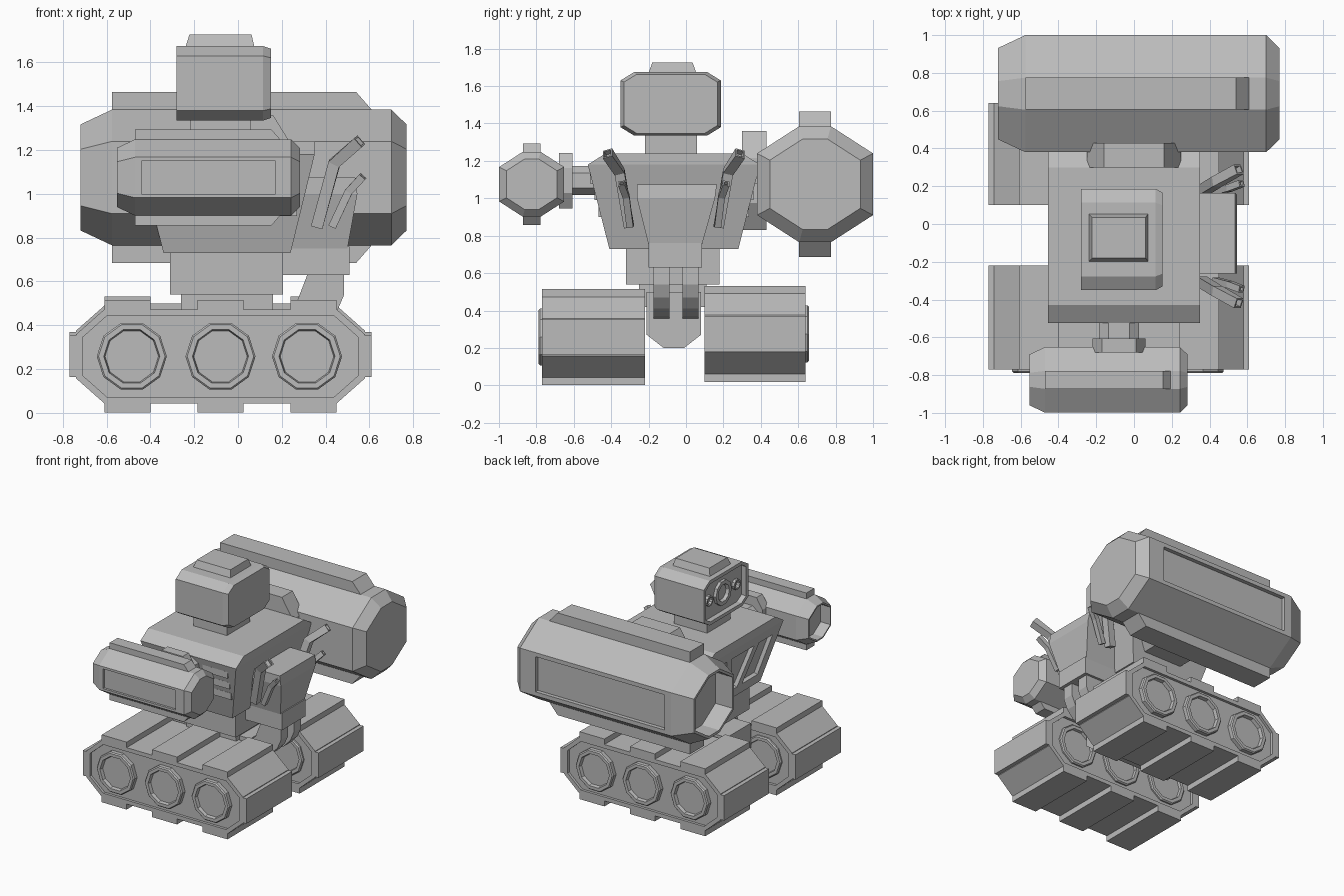
import bpy, bmesh, math
from mathutils import Vector

cube = bpy.data.objects.get("Cube")
if cube:
    bpy.data.objects.remove(cube, do_unlink=True)

grey = bpy.data.materials.new("plain_grey")
grey.use_nodes = True
GREY = (0.5, 0.5, 0.5, 1)
grey.diffuse_color = GREY
for node in grey.node_tree.nodes:
    if node.type == 'BSDF_PRINCIPLED':
        node.inputs["Base Color"].default_value = GREY


def loft(name, rings):
    """Skin a list of 3D rings and cap both ends."""
    bm = bmesh.new()
    loops = [[bm.verts.new(p) for p in ring] for ring in rings]
    for a, b in zip(loops, loops[1:]):
        for i in range(len(a)):
            j = (i + 1) % len(a)
            bm.faces.new((a[i], a[j], b[j], b[i]))
    bm.faces.new(loops[0][::-1])
    bm.faces.new(loops[-1])
    bmesh.ops.recalc_face_normals(bm, faces=bm.faces)
    mesh = bpy.data.meshes.new(name)
    bm.to_mesh(mesh)
    bm.free()
    mesh.materials.append(grey)
    ob = bpy.data.objects.new(name, mesh)
    bpy.context.collection.objects.link(ob)
    return ob


def place(axis, t, u, v):
    return {'x': (t, u, v), 'y': (u, t, v), 'z': (u, v, t)}[axis]


def sweep(name, axis, profile, stations, centre=(0, 0)):
    """Repeat a 2D profile at (position, scale) stations along an axis."""
    return loft(name, [[place(axis, t, centre[0] + u * s, centre[1] + v * s)
                        for u, v in profile] for t, s in stations])


def prism(name, axis, profile, a, b, centre=(0, 0)):
    return sweep(name, axis, profile, [(a, 1), (b, 1)], centre)


def rect(x0, x1, y0, y1, z):
    return [(x0, y0, z), (x1, y0, z), (x1, y1, z), (x0, y1, z)]


def box(name, x0, x1, y0, y1, z0, z1):
    return loft(name, [rect(x0, x1, y0, y1, z0), rect(x0, x1, y0, y1, z1)])


def octagon(w, h, fw, fh):
    """Half width, half height, and half lengths of the flats."""
    return [(w, -fh), (w, fh), (fw, h), (-fw, h),
            (-w, fh), (-w, -fh), (-fw, -h), (fw, -h)]


def polygon(n):
    return [(math.cos(math.tau * i / n), math.sin(math.tau * i / n)) for i in range(n)]


def recess(ob, normal, margin, depth, reshape=None):
    """Sink a panel into the largest face looking along normal."""
    bm = bmesh.new()
    bm.from_mesh(ob.data)
    bm.normal_update()
    face = max((f for f in bm.faces if f.normal.dot(Vector(normal)) > 0.9),
               key=lambda f: f.calc_area())
    bmesh.ops.inset_individual(bm, faces=[face], thickness=margin, use_even_offset=True)
    if reshape:
        for v in face.verts:
            reshape(v.co)
    bmesh.ops.inset_individual(bm, faces=[face], thickness=0, depth=-depth)
    bm.to_mesh(ob.data)
    bm.free()


# Tracks: body with sunken sides, tread pads and hollow-rimmed wheels
WHEEL_X = (-0.485, -0.08, 0.315)
for label, y0, y1, z, outer in (("front", -0.77, -0.22, 0.258, -1), ("rear", 0.1, 0.64, 0.275, 1)):
    body = prism(label + "_track", 'y', octagon(0.66, 0.215, 0.53, 0.1), y0, y1, (-0.08, z))
    for side in (-1, 1):
        recess(body, (0, side, 0), 0.03, 0.02)
        edge = y1 if side > 0 else y0
        rim = edge + side * (0.018 if side == outer else -0.001)
        back = edge - side * 0.03
        for i, wx in enumerate(WHEEL_X):
            sweep(f"{label}_wheel_{i}_{side}", 'y', polygon(10),
                  [(back, 0.16), (rim - side * 0.008, 0.16), (rim, 0.152),
                   (rim, 0.128), (rim - side * 0.025, 0.122)], (wx, z))
    for i, px in enumerate((-0.505, -0.08, 0.345)):
        for part, a, b in (("upper", 0.2, 0.257), ("lower", -0.257, -0.2)):
            box(f"{label}_{part}_pad_{i}", px - 0.105, px + 0.105, y0, y1, z + a, z + b)
    for side in (-1, 1):
        px = -0.08 + side * 0.665
        box(f"{label}_end_pad_{side}", px - 0.025, px + 0.025, y0, y1, z - 0.095, z + 0.095)

# Pelvis and waist
prism("pelvis", 'x', [(-0.21, 0.5), (-0.21, 0.27), (-0.12, 0.2), (-0.01, 0.2),
                      (0.08, 0.27), (0.08, 0.5)], -0.4, 0.25)
box("hip_joint", -0.26, 0.16, -0.25, 0.11, 0.42, 0.55)
box("waist", -0.31, 0.205, -0.32, 0.18, 0.54, 0.75)

# Torso widens towards the shoulders
torso = loft("torso", [rect(-0.34, 0.24, -0.41, 0.28, 0.73),
                       rect(-0.455, 0.35, -0.525, 0.395, 1.18),
                       rect(-0.455, 0.35, -0.43, 0.3, 1.24)])
recess(torso, (-1, 0, 0), 0.08, 0.03)
for side in (-1, 1):
    for i in range(3):
        z = 0.9 + i * 0.09
        y = -0.065 + side * (0.345 + (z - 0.73) * 0.25)
        box(f"side_slat_{side}_{i}", 0.06, 0.27, y - 0.015, y + 0.015, z, z + 0.05)

# Slanted bars across the chest opening
for side in (-1, 1):
    mid = -0.065
    loft(f"chest_bar_{side}", [
        [(x - 0.005, mid + side * (a + dy), z) for x, dy in ((bx, 0), (bx, 0.06), (bx + 0.05, 0.06), (bx + 0.05, 0))]
        for bx, a, z in ((-0.355, 0.03, 0.8), (-0.435, 0.14, 1.12))])

# Backpack with its two curved ducts
loft("backpack", [rect(0.22, 0.5, -0.2, 0.085, 0.75), rect(0.25, 0.545, -0.262, 0.155, 1.0),
                  rect(0.25, 0.535, -0.262, 0.165, 1.075)])
box("backpack_base", 0.2, 0.51, -0.2, 0.085, 0.63, 0.76)
for label, y in (("right", -0.175), ("left", -0.02)):
    prism(label + "_duct", 'y', [(0.32, 0.64), (0.485, 0.64), (0.485, 0.54), (0.455, 0.47),
                                 (0.4, 0.41), (0.33, 0.37), (0.2, 0.35), (0.2, 0.46),
                                 (0.27, 0.51)], y, y + 0.087)

# Square exhaust pipes, mirrored about the torso centre
PIPES = {"long": [(0.36, 0.24, 0.85), (0.44, 0.29, 1.14), (0.555, 0.355, 1.24)],
         "short": [(0.43, 0.235, 0.85), (0.505, 0.255, 1.01), (0.57, 0.28, 1.08)]}
for label, path in PIPES.items():
    r = 0.027 if label == "long" else 0.018
    for side in (-1, 1):
        pts = [Vector((x, side * y - 0.065, z)) for x, y, z in path]
        rings = []
        for i, p in enumerate(pts):
            t = (pts[min(i + 1, 2)] - pts[max(i - 1, 0)]).normalized()
            n = t.cross(Vector((0, 1, 0))).normalized()
            b = t.cross(n)
            rings.append([p + n * r * u + b * r * v for u, v in ((1, 1), (1, -1), (-1, -1), (-1, 1))])
        pipe = loft(f"{label}_exhaust_{side}", rings)
        recess(pipe, (pts[2] - pts[1]).normalized(), 0.008, 0.03)

# Head with a sunken face, eyes and a cap
box("neck", -0.22, 0.06, -0.22, 0.06, 1.23, 1.35)
head = sweep("head", 'x', octagon(0.268, 0.17, 0.195, 0.125),
             [(-0.28, 1), (0.115, 1), (0.15, 0.93)], (-0.082, 1.505))
recess(head, (-1, 0, 0), 0.025, 0.04)
for label, y, r in (("main", 0, 0.095), ("right", -0.165, 0.04), ("left", 0.165, 0.04)):
    sweep(label + "_eye", 'x', polygon(10), [(-0.23, r), (-0.262, r), (-0.262, r * 0.7),
                                             (-0.24, r * 0.6)], (y - 0.082, 1.505))
loft("head_cap", [rect(-0.24, 0.075, -0.2, 0.055, 1.67), rect(-0.222, 0.062, -0.18, 0.035, 1.727)])


# Arm cannons: open muzzle towards -x, ridges above and below, outer panel
def cannon(label, cx, cy, s, outer, joint_x):
    cz = 1.075
    shell = octagon(0.31 * s, 0.31 * s, 0.085 * s, 0.165 * s)
    barrel = sweep(label + "_cannon", 'x', shell,
                   [(cx + t * s, k) for t, k in ((0.745, 0.78), (0.675, 1), (-0.6, 1),
                                                 (-0.745, 0.78), (-0.745, 0.72), (-0.6, 0.72))],
                   (cy, cz))

    def panel(co):
        co.x = cx + math.copysign(0.545 * s, co.x - cx)
        co.z = cz + math.copysign(0.134 * s, co.z - cz)
    recess(barrel, (0, outer, 0), 0.03 * s, 0.03 * s, panel)
    for side in (-1, 1):
        ridge = [(cx + u * s, cz + side * v * s) for u, v in
                 ((-0.6, 0.28), (-0.6, 0.39), (0.515, 0.39), (0.585, 0.31), (0.585, 0.28))]
        prism(f"{label}_ridge_{side}", 'y', ridge, cy - 0.085 * s, cy + 0.085 * s)
    flange = octagon(0.25 * s, 0.265 * s, 0.16 * s, 0.12 * s)
    prism(label + "_flange", 'y', flange, cy - outer * 0.39 * s, cy - outer * 0.26 * s, (joint_x, cz + 0.02))
    shaft = octagon(0.19 * s, 0.14 * s, 0.1 * s, 0.07 * s)
    prism(label + "_shoulder", 'y', shaft, outer * 0.25 - 0.065, cy - outer * 0.3 * s, (joint_x, cz + 0.02))


cannon("large", 0.025, 0.69, 1.0, 1, 0.0)
cannon("small", -0.135, -0.825, 0.56, -1, -0.08)
